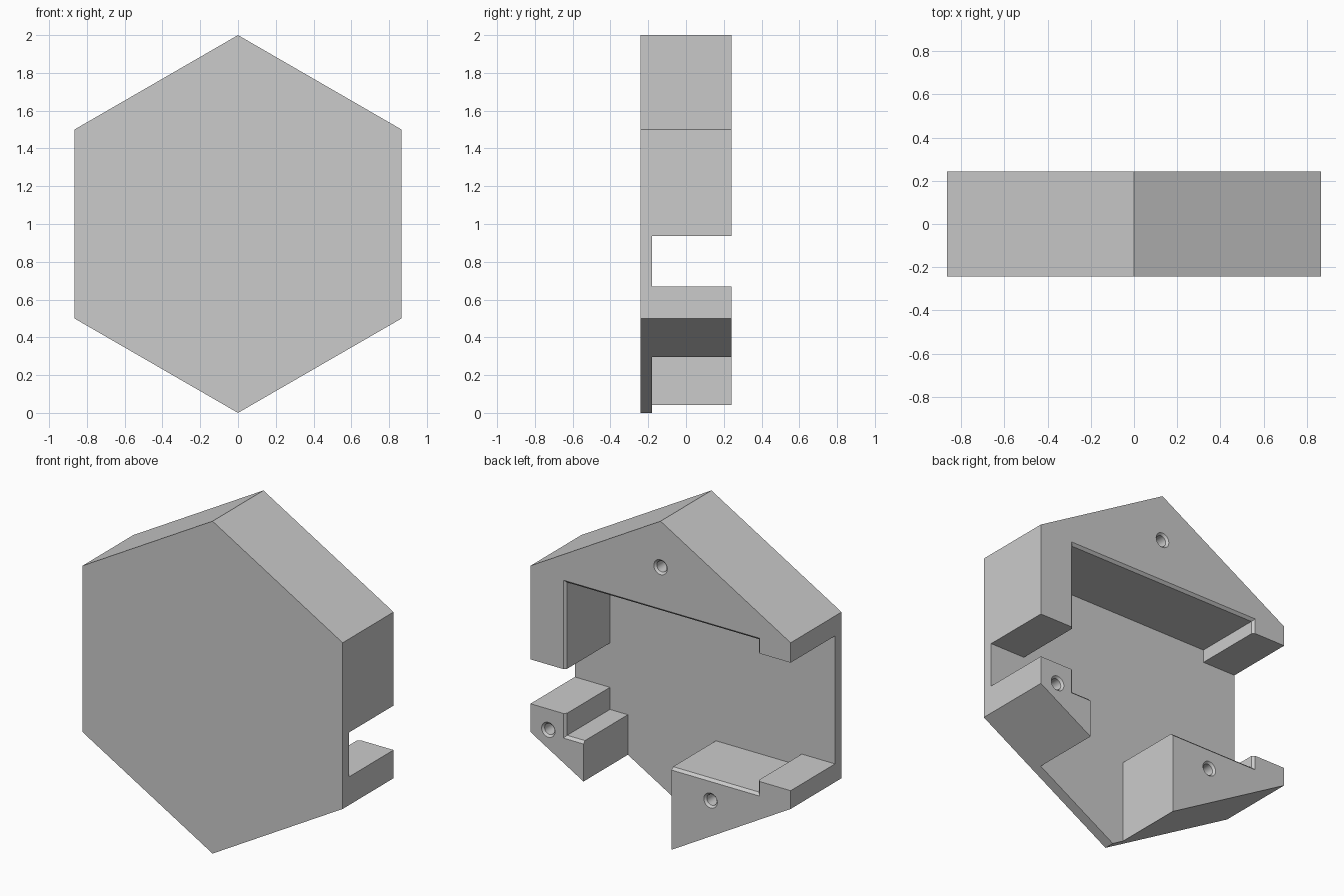
import bpy, bmesh
from math import sin, cos, pi

cube = bpy.data.objects.get("Cube")
if cube:
    bpy.data.objects.remove(cube, do_unlink=True)

HALF = 0.242      # half depth of the case
FLOOR = -0.18     # inner face of the front plate
BEVEL = 0.015     # bevel on the pocket mouth
OUT = 0.03        # cutters reach this far past the back

grey = bpy.data.materials.new("grey plastic")
grey.use_nodes = True
colour = (0.6, 0.6, 0.6, 1)
grey.diffuse_color = colour
grey.node_tree.nodes["Principled BSDF"].inputs["Base Color"].default_value = colour


def circle(radius, x, z, sides):
    return [(x + radius * sin(2 * pi * i / sides), z + radius * cos(2 * pi * i / sides))
            for i in range(sides)]


def box(x0, x1, z0, z1, inset=0):
    return [(x0 + inset, z0 + inset), (x0 + inset, z1 - inset),
            (x1 - inset, z1 - inset), (x1 - inset, z0 + inset)]


def loft(name, sections):
    """Solid through matching (y, outline) sections, front to back."""
    bm = bmesh.new()
    rings = [[bm.verts.new((x, y, z)) for x, z in outline] for y, outline in sections]
    n = len(rings[0])
    for a, b in zip(rings, rings[1:]):
        for i in range(n):
            j = (i + 1) % n
            bm.faces.new((a[i], a[j], b[j], b[i]))
    bm.faces.new(rings[0])
    bm.faces.new(rings[-1])
    bmesh.ops.recalc_face_normals(bm, faces=bm.faces)
    mesh = bpy.data.meshes.new(name)
    bm.to_mesh(mesh)
    bm.free()
    mesh.materials.append(grey)
    obj = bpy.data.objects.new(name, mesh)
    bpy.context.collection.objects.link(obj)
    return obj


def cut(target, cutter):
    cutter.hide_render = True
    mod = target.modifiers.new("cut", "BOOLEAN")
    mod.operation = "DIFFERENCE"
    mod.solver = "EXACT"
    mod.object = cutter
    bpy.context.view_layer.objects.active = target
    bpy.ops.object.modifier_apply(modifier=mod.name)
    bpy.data.objects.remove(cutter, do_unlink=True)


# Hexagonal case body
hexagon = circle(1, 0, 1, 6)
case = loft("hexagon_case", [(-HALF, hexagon), (HALF, hexagon)])

# Main pocket with a bevelled mouth
pocket = (-0.66, 0.647, 0.522, 1.472)
cut(case, loft("pocket_cutter", [
    (FLOOR, box(*pocket, BEVEL)),
    (HALF - BEVEL, box(*pocket, BEVEL)),
    (HALF + OUT, box(*pocket, -OUT))]))

# Side openings and the bottom opening
for name, limits in (("right_slot", (-1.2, -0.5, 0.61, 1.38)),
                     ("left_slot", (0.5, 1.2, 0.67, 0.937)),
                     ("bottom_slot", (-0.073, 0.513, -0.2, 0.8))):
    cut(case, loft(name, [(FLOOR, box(*limits)), (HALF + OUT, box(*limits))]))

# Screw holes with countersunk mouths
for x, z in ((0, 1.723), (0.747, 0.545), (-0.333, 0.408)):
    cut(case, loft("screw_hole", [
        (HALF - 0.25, circle(0.033, x, z, 24)),
        (HALF - 0.012, circle(0.033, x, z, 24)),
        (HALF + 0.012, circle(0.057, x, z, 24))]))

# Smooth hole walls, keep every other edge sharp
case.select_set(True)
bpy.context.view_layer.objects.active = case
bpy.ops.object.shade_smooth_by_angle(angle=pi / 7)
